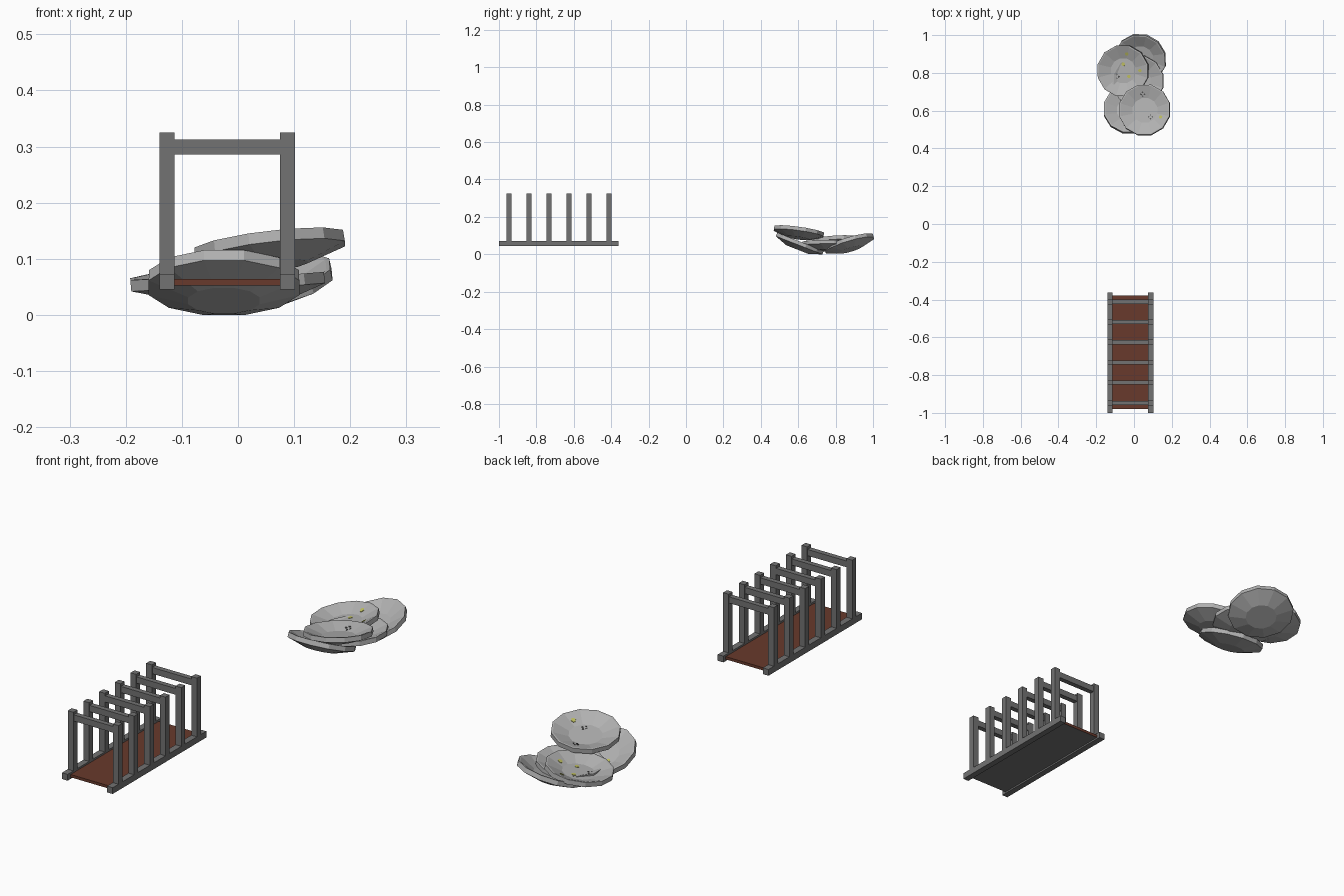
import bpy, bmesh, math
from mathutils import Vector, Matrix

if "Cube" in bpy.data.objects:
    bpy.data.objects.remove(bpy.data.objects["Cube"])


def material(name, rgb):
    m = bpy.data.materials.new(name)
    m.diffuse_color = (*rgb, 1)
    m.use_nodes = True
    m.node_tree.nodes["Principled BSDF"].inputs["Base Color"].default_value = m.diffuse_color
    return m


GREY = material("rack grey", (0.17, 0.17, 0.17))
BROWN = material("rust brown", (0.14, 0.042, 0.025))
CHINA = material("plate grey", (0.44, 0.44, 0.44))
YELLOW = material("crumb yellow", (0.52, 0.52, 0.12))
DARK = material("stain dark", (0.10, 0.10, 0.10))


def finish(name, bm, mats, matrix=None):
    bmesh.ops.recalc_face_normals(bm, faces=bm.faces)
    me = bpy.data.meshes.new(name)
    bm.to_mesh(me)
    bm.free()
    for m in mats:
        me.materials.append(m)
    ob = bpy.data.objects.new(name, me)
    if matrix:
        ob.matrix_world = matrix
    bpy.context.collection.objects.link(ob)
    return ob


def box(name, x0, x1, y0, y1, z0, z1, mats):
    bm = bmesh.new()
    bmesh.ops.create_cube(bm, size=1)
    for v in bm.verts:
        v.co = Vector(((x0 + x1) / 2 + v.co.x * (x1 - x0),
                       (y0 + y1) / 2 + v.co.y * (y1 - y0),
                       (z0 + z1) / 2 + v.co.z * (z1 - z0)))
    return finish(name, bm, mats)


# Drying rack: rails, tray with grey underside, six hoops
LEFT, RIGHT = (-0.14, -0.113), (0.075, 0.102)
for side, (a, b) in (("left", LEFT), ("right", RIGHT)):
    box(side + "_rail", a, b, -1.0, -0.362, 0.045, 0.072, [GREY])
tray = box("tray", LEFT[1], RIGHT[0], -0.98, -0.378, 0.052, 0.064, [BROWN, GREY])
for p in tray.data.polygons:
    if p.normal.z < -0.5:
        p.material_index = 1
for i in range(6):
    y = -0.947 + i * 0.107
    for side, (a, b) in (("left", LEFT), ("right", RIGHT)):
        box(f"{side}_post_{i}", a, b, y - 0.0135, y + 0.0135, 0.07, 0.325, [GREY])
    box(f"crossbar_{i}", LEFT[1], RIGHT[0], y - 0.011, y + 0.011, 0.286, 0.313, [GREY])

# Plate cross-section (radius, height); rim top sits at height 0
PROFILE = [(0.066, -0.045), (0.139, -0.020), (0.138, 0.0), (0.131, 0.0), (0.068, -0.025)]
SIDES = 12


def plate_matrix(x, y, z, sx, sy):
    n = Vector((-sx, -sy, 1)).normalized()
    q = Vector((0, 0, 1)).rotation_difference(n)
    return Matrix.Translation((x, y, z)) @ q.to_matrix().to_4x4()


def plate(name, mat):
    bm = bmesh.new()
    rings = []
    for r, z in PROFILE:
        rings.append([bm.verts.new((r * math.cos((k + 0.5) * math.tau / SIDES),
                                    r * math.sin((k + 0.5) * math.tau / SIDES), z))
                      for k in range(SIDES)])
    for lo, hi in zip(rings, rings[1:]):
        for k in range(SIDES):
            j = (k + 1) % SIDES
            bm.faces.new((lo[k], lo[j], hi[j], hi[k]))
    bm.faces.new(rings[0])
    bm.faces.new(rings[-1])
    finish(name, bm, [CHINA], mat)


def surface(x, y):
    # height just above the inside of the dish
    r = math.hypot(x, y)
    return -0.025 + max(0, (r - 0.065) / 0.063) * 0.025 + 0.0015


def patch(name, mat, shapes, colour):
    # thin plate following the dish, made of small polygons
    bm = bmesh.new()
    for pts in shapes:
        top = [bm.verts.new((x, y, surface(x, y))) for x, y in pts]
        low = [bm.verts.new((x, y, surface(x, y) - 0.003)) for x, y in pts]
        bm.faces.new(top)
        bm.faces.new(low[::-1])
        n = len(pts)
        for k in range(n):
            bm.faces.new((low[k], low[(k + 1) % n], top[(k + 1) % n], top[k]))
    finish(name, bm, [colour], mat)


def blob(x, y, r, n=6):
    return [(x + r * math.cos(k * math.tau / n), y + r * math.sin(k * math.tau / n))
            for k in range(n)]


# Pile of plates: rim centre x, y, z and slopes along x and y
PLATES = {
    "back_plate": (0.032, 0.87, 0.068, 0.18, 0.30),
    "middle_plate": (0.02, 0.757, 0.066, 0.08, 0.0),
    "front_plate": (-0.025, 0.612, 0.067, 0.0, -0.39),
    "left_plate": (-0.06, 0.81, 0.082, 0.14, 0.05),
    "top_plate": (0.055, 0.605, 0.131, 0.12, -0.14),
}
# Food marks, as top-view positions
CRUMBS = {"left_plate": [(-0.04, 0.90), (-0.06, 0.845), (-0.03, 0.78), (0.03, 0.812)],
          "front_plate": [(-0.065, 0.635)],
          "top_plate": [(0.14, 0.567)]}
STAINS = {"left_plate": [(-0.095, 0.78)],
          "top_plate": [(0.043, 0.69), (0.085, 0.57)]}

for name, (x, y, z, sx, sy) in PLATES.items():
    mat = plate_matrix(x, y, z, sx, sy)
    plate(name, mat)
    for i, (px, py) in enumerate(CRUMBS.get(name, [])):
        patch(f"{name}_crumb_{i}", mat, [blob(px - x, py - y, 0.010)], YELLOW)
    for i, (px, py) in enumerate(STAINS.get(name, [])):
        cx, cy = px - x, py - y
        petals = [blob(cx + dx * 0.010, cy + dy * 0.010, 0.005, 4)
                  for dx, dy in ((1, 0), (-1, 0), (0, 1), (0, -1))]
        patch(f"{name}_stain_{i}", mat, petals, DARK)
